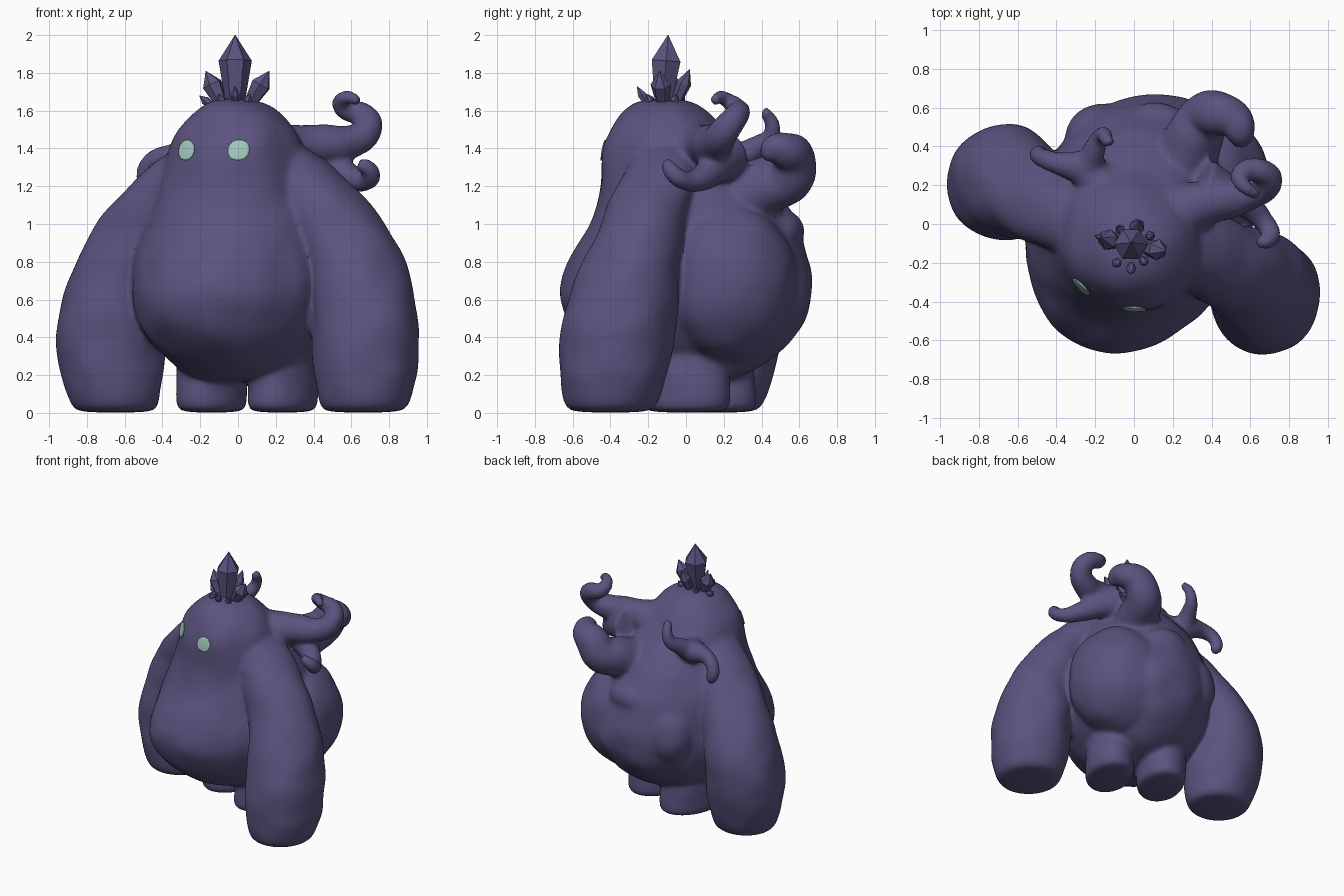
import bpy, bmesh, math
from mathutils import Vector, noise
from mathutils.bvhtree import BVHTree

cube = bpy.data.objects.get("Cube")
if cube:
    bpy.data.objects.remove(cube, do_unlink=True)


def material(name, rgb):
    mat = bpy.data.materials.new(name)
    mat.use_nodes = True
    mat.diffuse_color = (*rgb, 1)
    mat.node_tree.nodes["Principled BSDF"].inputs["Base Color"].default_value = (*rgb, 1)
    return mat


PURPLE = material("dusk purple", (0.105, 0.085, 0.21))
MINT = material("pale mint", (0.36, 0.58, 0.51))
TURN = 0.4  # the creature looks a little to its right


def add(name, bm, mat, smooth=True):
    mesh = bpy.data.meshes.new(name)
    bmesh.ops.recalc_face_normals(bm, faces=bm.faces)
    bm.to_mesh(mesh)
    bm.free()
    mesh.materials.append(mat)
    for p in mesh.polygons:
        p.use_smooth = smooth
    ob = bpy.data.objects.new(name, mesh)
    bpy.context.collection.objects.link(ob)
    return ob


def loft(bm, rings):
    """Skin closed rings of points and cap both ends."""
    rows = [[bm.verts.new(p) for p in ring] for ring in rings]
    n = len(rows[0])
    for a, b in zip(rows, rows[1:]):
        for i in range(n):
            j = (i + 1) % n
            bm.faces.new((a[i], a[j], b[j], b[i]))
    bm.faces.new(rows[0])
    bm.faces.new(rows[-1])


def stack(bm, slices, turn=0, sides=24):
    """Loft horizontal ellipses: z, centre x, centre y, side radius, front-back radius."""
    c, s = math.cos(turn), math.sin(turn)
    circle = [(math.cos(math.tau * i / sides), math.sin(math.tau * i / sides)) for i in range(sides)]
    loft(bm, [[(cx + u * rx * c + w * ry * s, cy - u * rx * s + w * ry * c, z) for u, w in circle]
              for z, cx, cy, rx, ry in slices])


def evaluated_mesh(ob):
    bpy.context.view_layer.update()
    return bpy.data.meshes.new_from_object(ob.evaluated_get(bpy.context.evaluated_depsgraph_get()))


# Torso and head
bm = bmesh.new()
stack(bm, [(.165, 0, .03, .12, .15), (.195, 0, .02, .25, .3), (.3, 0, 0, .39, .5),
           (.45, 0, 0, .51, .645), (.63, .01, 0, .55, .72), (.8, .01, .01, .54, .655),
           (.95, .01, .045, .515, .58), (1.1, .01, .035, .475, .515), (1.25, 0, -.01, .41, .445),
           (1.4, -.01, -.09, .36, .355), (1.52, -.01, -.1, .3, .3),
           (1.615, -.01, -.11, .2, .21), (1.655, -.01, -.11, .1, .12)], TURN)
# Arms: one swings forward, one swings back
stack(bm, [(0, .66, -.4, .2, .2), (.03, .67, -.4, .24, .25), (.2, .675, -.385, .275, .29),
           (.4, .68, -.37, .285, .31), (.6, .67, -.335, .275, .295), (.8, .635, -.29, .255, .255),
           (1, .53, -.23, .26, .22), (1.15, .41, -.18, .25, .21),
           (1.3, .27, -.12, .24, .2), (1.45, .15, -.09, .16, .16)])
stack(bm, [(0, -.65, .18, .2, .18), (.03, -.65, .18, .235, .23), (.2, -.67, .195, .275, .27),
           (.4, -.68, .215, .285, .3), (.6, -.67, .225, .275, .305), (.8, -.61, .2, .255, .265),
           (1, -.51, .14, .25, .22), (1.15, -.39, .08, .24, .21),
           (1.3, -.24, .01, .22, .2), (1.43, -.15, -.04, .16, .16)])
# Stubby legs with long feet
for x, y in ((.235, 0), (-.14, .14)):
    stack(bm, [(0, x, y, .15, .21), (.03, x, y, .178, .255), (.15, x, y, .17, .235),
               (.45, x, y, .17, .21)], TURN)


# Back hump and bumps
def lump(centre, size):
    made = bmesh.ops.create_uvsphere(bm, u_segments=20, v_segments=12, radius=1)["verts"]
    bmesh.ops.scale(bm, vec=size, verts=made)
    bmesh.ops.translate(bm, vec=centre, verts=made)


lump((.3, .22, .69), (.41, .38, .43))
lump((.12, .5, .95), (.2, .12, .12))
lump((-.16, .42, .72), (.2, .2, .26))

# Curling horns: x, y, z, thickness
HORNS = {
    "upper_horn": [(.15, .04, 1.36, .18), (.4, .11, 1.42, .11), (.6, .16, 1.43, .09), (.69, .21, 1.5, .08),
                   (.66, .27, 1.58, .065), (.57, .27, 1.61, .05), (.545, .23, 1.65, .04), (.6, .17, 1.67, .035),
                   (.64, .15, 1.64, .025)],
    "back_horn": [(.22, .24, 1.1, .2), (.3, .42, 1.2, .16), (.37, .55, 1.25, .135), (.44, .57, 1.35, .125),
                  (.52, .53, 1.39, .1), (.55, .46, 1.4, .07), (.54, .44, 1.34, .04)],
    "side_horn": [(.34, .22, 1.36, .15), (.49, .16, 1.31, .09), (.6, .09, 1.25, .07), (.67, .01, 1.225, .06),
                  (.705, -.05, 1.25, .058), (.69, -.09, 1.3, .048), (.63, -.09, 1.31, .035)],
    "forked_horn_low": [(-.1, .12, 1.3, .16), (-.26, .28, 1.34, .09), (-.38, .31, 1.355, .055),
                        (-.47, .34, 1.32, .048), (-.49, .36, 1.24, .04), (-.46, .36, 1.19, .03)],
    "forked_horn_high": [(-.24, .26, 1.33, .09), (-.2, .38, 1.41, .06), (-.17, .45, 1.46, .045),
                         (-.15, .46, 1.53, .04), (-.14, .43, 1.58, .035), (-.11, .42, 1.6, .025)],
}
for name, points in HORNS.items():
    curve = bpy.data.curves.new(name, "CURVE")
    curve.dimensions = "3D"
    curve.bevel_depth = 1
    curve.bevel_resolution = 3
    curve.use_fill_caps = True
    spline = curve.splines.new("BEZIER")
    spline.resolution_u = 5
    spline.bezier_points.add(len(points) - 1)
    for bp, (x, y, z, r) in zip(spline.bezier_points, points):
        bp.co = (x, y, z)
        bp.radius = r
        bp.handle_left_type = bp.handle_right_type = "AUTO"
    path = bpy.data.objects.new(name + "_path", curve)
    bpy.context.collection.objects.link(path)
    bm.from_mesh(evaluated_mesh(path))
    bpy.data.objects.remove(path, do_unlink=True)
bmesh.ops.remove_doubles(bm, verts=bm.verts, dist=0.0005)
body = add("body", bm, PURPLE)

# Fuse the parts into one skin, then give it soft hand-shaped dents
body.modifiers.new("round", "SUBSURF").levels = 2
remesh = body.modifiers.new("fuse", "REMESH")
remesh.mode = "VOXEL"
remesh.voxel_size = 0.017
soften = body.modifiers.new("soften", "SMOOTH")
soften.iterations = 10
skin = evaluated_mesh(body)
body.modifiers.clear()
body.data = skin
skin.materials.clear()
skin.materials.append(PURPLE)
offsets = [v.normal * (0.004 + 0.014 * noise.noise(v.co * 5)) * min(1, v.co.z * 5) for v in skin.vertices]
for v, offset in zip(skin.vertices, offsets):
    v.co += offset
for p in skin.polygons:
    p.use_smooth = True
    p.material_index = 0
skin.update()


# Crown of faceted crystals
def crystal(name, base, tip, radius):
    base, tip = Vector(base), Vector(tip)
    turn = (tip - base).to_track_quat("Z", "Y")
    length = (tip - base).length
    bm = bmesh.new()
    loft(bm, [[base + turn @ Vector((r * radius * math.cos(a), r * radius * math.sin(a), h * length))
               for a in (math.tau * i / 6 for i in range(6))]
              for h, r in ((0, .5), (.66, 1), (1, .02))])
    add(name, bm, PURPLE, smooth=False)


crystal("crown_crystal_main", (-.015, -.125, 1.6), (-.015, -.095, 2), .088)
crystal("crown_crystal_left", (.04, -.12, 1.6), (.165, -.14, 1.81), .055)
crystal("crown_crystal_right", (-.07, -.1, 1.6), (-.17, -.07, 1.81), .055)
crystal("crown_crystal_back", (-.01, -.07, 1.6), (.03, .02, 1.82), .04)
for i, (dx, dy, h) in enumerate([(-.19, .05, 1.68), (-.09, -.11, 1.69), (0, -.15, 1.73), (.08, -.1, 1.69),
                                 (.12, .06, 1.69), (-.07, .1, 1.7)]):
    crystal(f"small_crystal_{i + 1}", (-.015 + dx * .5, -.11 + dy * .5, 1.6), (-.015 + dx, -.11 + dy, h), .025)

# Round eyes laid as thin plates over the face
tree = BVHTree.FromPolygons([v.co for v in skin.vertices], [p.vertices[:] for p in skin.polygons])
facing = Vector((-math.sin(TURN), -math.cos(TURN), 0))
side = Vector((math.cos(TURN), -math.sin(TURN), 0))
for name, spot in (("right_eye", (-.265, -.31, 1.39)), ("left_eye", (.01, -.42, 1.39))):
    bm = bmesh.new()
    bmesh.ops.create_grid(bm, x_segments=10, y_segments=10, size=1)
    for v in bm.verts:
        x, y = v.co.x, v.co.y
        u, w = x * math.sqrt(1 - y * y / 2), y * math.sqrt(1 - x * x / 2)
        start = Vector(spot) + side * u * .053 + Vector((0, 0, w * .053)) + facing
        hit, normal, _, _ = tree.ray_cast(start, -facing)
        v.co = hit + normal * .004 if hit else start - facing
    eye = add(name, bm, MINT)
    plate = eye.modifiers.new("plate", "SOLIDIFY")
    plate.thickness = 0.006
    plate.offset = 0
